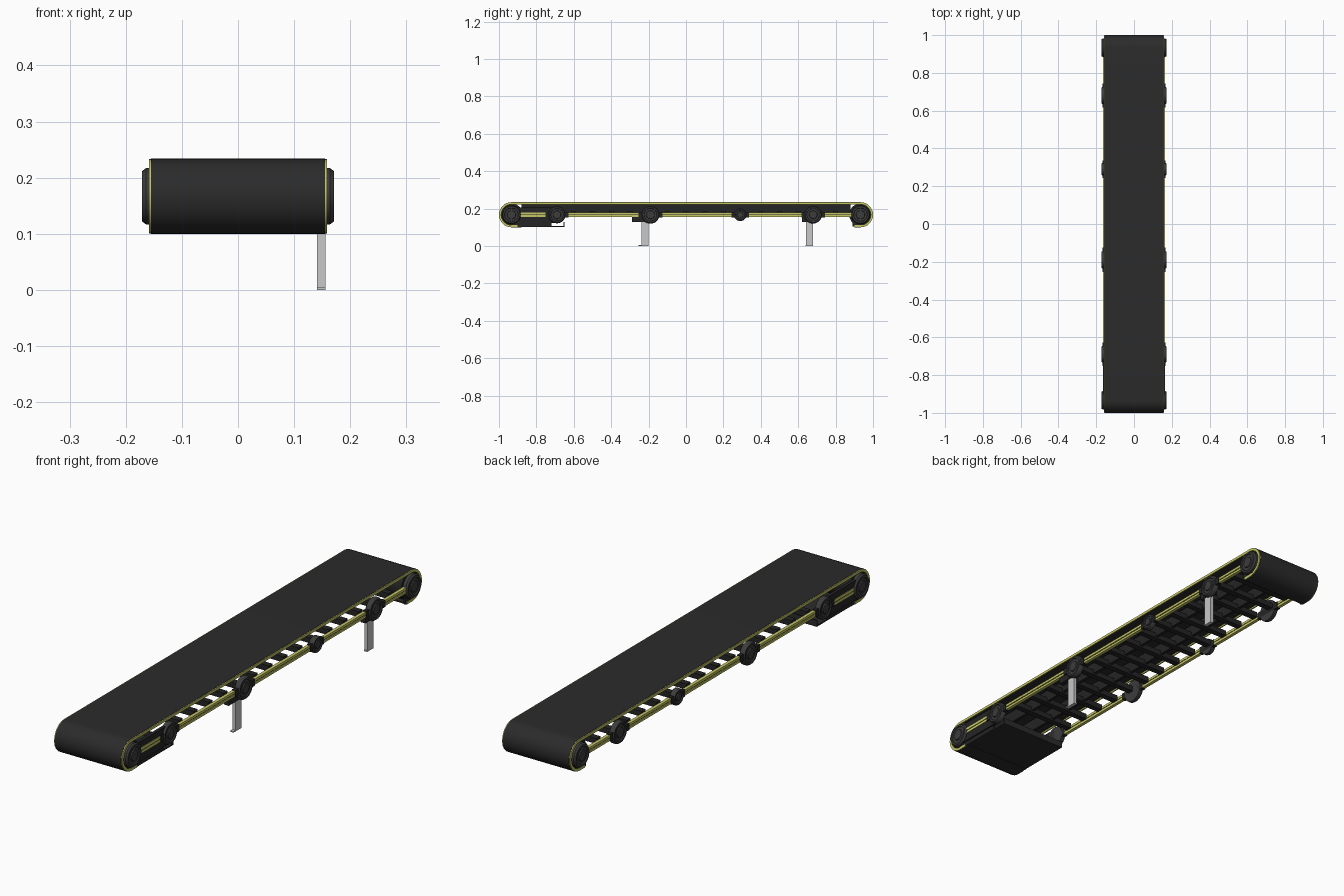
import bpy, bmesh, math
from mathutils import Matrix

if "Cube" in bpy.data.objects:
    bpy.data.objects.remove(bpy.data.objects["Cube"])


def material(name, r, g, b):
    m = bpy.data.materials.new(name)
    m.diffuse_color = (r, g, b, 1)
    m.use_nodes = True
    m.node_tree.nodes["Principled BSDF"].inputs["Base Color"].default_value = m.diffuse_color
    return m


BELT = material("belt black", 0.024, 0.024, 0.024)
FRAME = material("frame black", 0.018, 0.018, 0.018)
HUB = material("hub dark grey", 0.045, 0.045, 0.045)
YELLOW = material("rail yellow", 0.56, 0.57, 0.13)
STEEL = material("leg light grey", 0.58, 0.58, 0.58)

ZC, R, YE = 0.167, 0.067, 0.933   # pulley height, belt radius, pulley position


def finish(name, bm, mat, smooth=False):
    bmesh.ops.recalc_face_normals(bm, faces=bm.faces)
    me = bpy.data.meshes.new(name)
    bm.to_mesh(me)
    bm.free()
    ob = bpy.data.objects.new(name, me)
    bpy.context.collection.objects.link(ob)
    me.materials.append(mat)
    if smooth:
        bpy.context.view_layer.objects.active = ob
        ob.select_set(True)
        bpy.ops.object.shade_smooth_by_angle(angle=math.radians(35))
        ob.select_set(False)
    return ob


def add_box(bm, x0, x1, y0, y1, z0, z1):
    m = (Matrix.Translation(((x0 + x1) / 2, (y0 + y1) / 2, (z0 + z1) / 2))
         @ Matrix.Diagonal((x1 - x0, y1 - y0, z1 - z0, 1)))
    bmesh.ops.create_cube(bm, size=1, matrix=m)


def boxes(name, mat, *specs):
    bm = bmesh.new()
    for s in specs:
        add_box(bm, *s)
    return finish(name, bm, mat)


def path(r, y_bottom_front, y_bottom_back):
    """Belt line in the y-z plane: under the front pulley, over the top, under the back one."""
    pts = [(y_bottom_front, ZC - r)]
    n = 24
    for i in range(n + 1):
        a = -math.pi / 2 - math.pi * i / n
        pts.append((-YE + r * math.cos(a), ZC + r * math.sin(a)))
    for i in range(n + 1):
        a = math.pi / 2 - math.pi * i / n
        pts.append((YE + r * math.cos(a), ZC + r * math.sin(a)))
    pts.append((y_bottom_back, ZC - r))
    return pts


def band(name, mat, r_out, r_in, x0, x1, yf, yb):
    outer, inner = path(r_out, yf, yb), path(r_in, yf, yb)
    bm = bmesh.new()
    rows = [[bm.verts.new((x, y, z)) for y, z in line]
            for x, line in ((x0, outer), (x1, outer), (x1, inner), (x0, inner))]
    for k in range(4):
        a, b = rows[k], rows[(k + 1) % 4]
        for i in range(len(a) - 1):
            bm.faces.new((a[i], a[i + 1], b[i + 1], b[i]))
    for i in (0, -1):
        bm.faces.new([row[i] for row in rows])
    return finish(name, bm, mat, True)


def lathe_x(name, mat, profile, y, side=1, seg=28):
    """Turn (x, radius) points round an x axis at the pulley height."""
    bm = bmesh.new()
    rings = []
    for x, r in profile:
        rings.append([bm.verts.new((side * x, y + r * math.cos(2 * math.pi * i / seg),
                                    ZC + r * math.sin(2 * math.pi * i / seg)))
                      for i in range(seg)])
    for a, b in zip(rings, rings[1:]):
        for i in range(seg):
            j = (i + 1) % seg
            bm.faces.new((a[i], a[j], b[j], b[i]))
    bm.faces.new(rings[0])
    bm.faces.new(rings[-1])
    return finish(name, bm, mat, True)


# Belt and end pulleys
band("belt", BELT, R, R - 0.006, -0.155, 0.155, -0.88, 0.9)
for label, y in (("front", -YE), ("back", YE)):
    lathe_x(label + "_pulley", FRAME, [(-0.15, 0.06), (0.15, 0.06)], y)

# Ladder frame under the belt: two long beams and cross slats
boxes("long_beams", FRAME, *[(s * 0.055 - 0.006, s * 0.055 + 0.006, -0.88, 0.88, 0.172, 0.222)
                             for s in (-1, 1)])
boxes("cross_slats", FRAME, *[(-0.152, 0.152, -0.6 + 0.1 * i - 0.013, -0.6 + 0.1 * i + 0.013,
                               0.165, 0.188) for i in range(15)])

for s, side in ((-1, "left"), (1, "right")):
    def mx(a, b):
        return (a, b) if s > 0 else (-b, -a)

    # Yellow edge trim and the grooved lower rail
    band(side + "_edge_trim", YELLOW, R - 0.001, R - 0.012, *mx(0.153, 0.1585), -0.9, 0.9)
    boxes(side + "_lower_rail", YELLOW,
          (*mx(0.151, 0.165), -0.9, 0.9, 0.155, 0.1645),
          (*mx(0.151, 0.165), -0.9, 0.9, 0.1685, 0.179))
    boxes(side + "_rail_groove", FRAME, (*mx(0.152, 0.161), -0.9, 0.9, 0.1645, 0.1685))

    # Round side hubs, stepped with a sunken ring
    for i, (y, r) in enumerate(((-YE, 0.05), (-0.69, 0.046), (-0.19, 0.048),
                                (0.29, 0.034), (0.68, 0.047), (YE, 0.05))):
        lathe_x(f"{side}_hub_{i + 1}", HUB,
                [(0.150, r), (0.164, r), (0.171, r * 0.9), (0.171, r * 0.74),
                 (0.167, r * 0.7), (0.167, r * 0.48), (0.1715, r * 0.44), (0.1715, r * 0.1)],
                y, s)
        if 0 < i < 5:
            w = r * 1.35
            boxes(f"{side}_hub_bracket_{i + 1}", FRAME,
                  (*mx(0.15, 0.167), y - w, y + w, 0.153, 0.182))

    # Drive cover cheeks and back guard
    boxes(side + "_drive_cheek", FRAME,
          (*mx(0.15, 0.163), -YE, -0.69, 0.122, 0.205),
          (*mx(0.148, 0.157), -YE, -0.72, 0.104, 0.125))
    boxes(side + "_back_guard", FRAME, (*mx(0.148, 0.157), 0.89, 0.945, 0.104, 0.135))

# Drive cover sheet under the front end
boxes("drive_cover", BELT,
      (-0.155, 0.155, -YE, -0.65, 0.101, 0.107),
      (-0.155, 0.155, -0.656, -0.65, 0.101, 0.128))

# Channel legs with feet and clamps, on the right side only
for label, y in (("front", -0.22), ("back", 0.66)):
    boxes(label + "_leg", STEEL,
          (0.152, 0.156, y - 0.019, y + 0.019, 0, 0.155),
          (0.141, 0.152, y - 0.019, y - 0.014, 0, 0.155),
          (0.141, 0.152, y + 0.014, y + 0.019, 0, 0.155),
          (0.141, 0.156, y - 0.033 if y < 0 else y - 0.022, y + 0.02, 0, 0.005))
    boxes(label + "_leg_clamp", FRAME,
          (0.138, 0.16, y - (0.07 if y < 0 else 0.04), y + 0.04, 0.128, 0.156))
